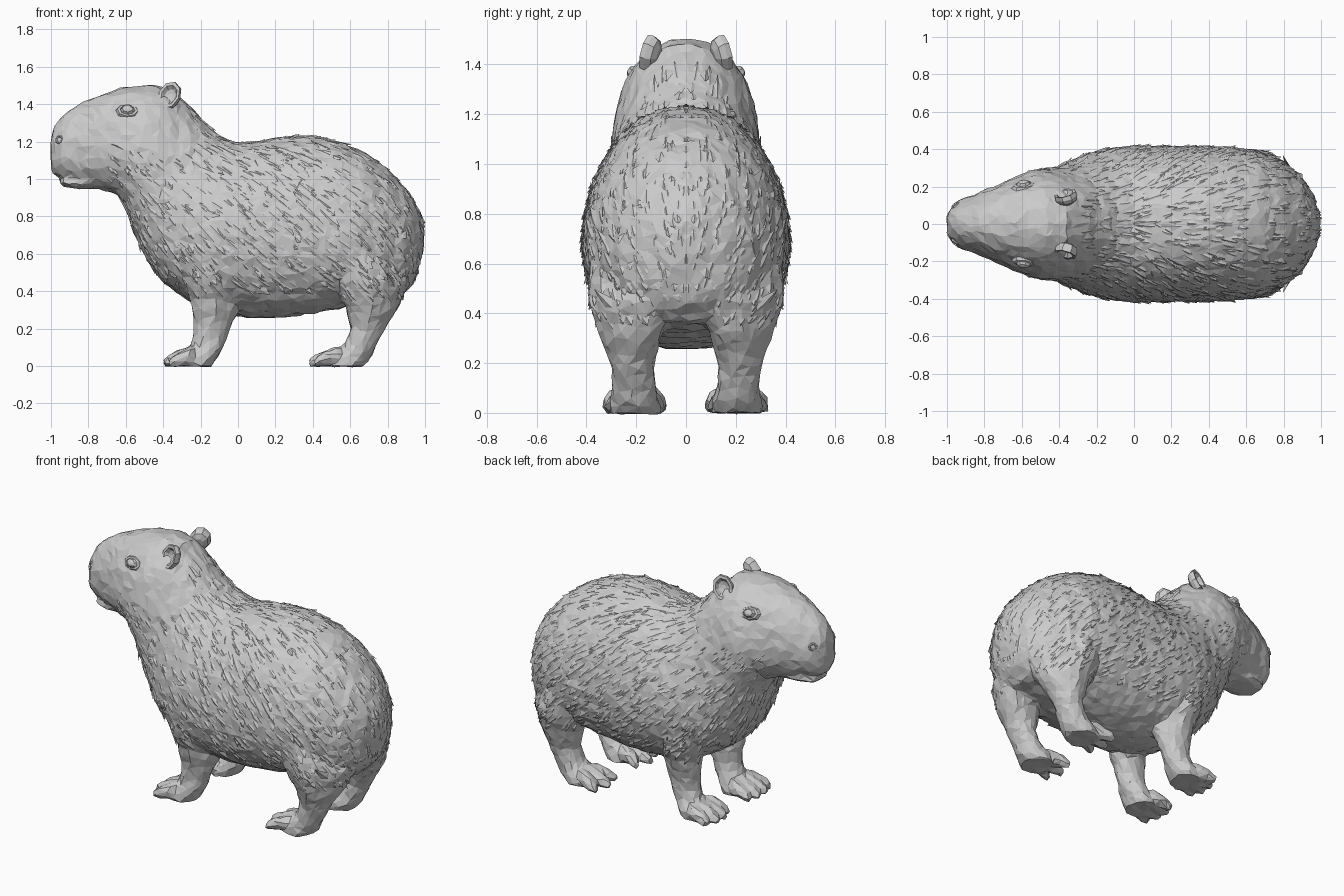
import bpy, bmesh, math, random
from mathutils import Vector
from mathutils.bvhtree import BVHTree

if "Cube" in bpy.data.objects:
    bpy.data.objects.remove(bpy.data.objects["Cube"])

random.seed(4)


def loft(bm, rings):
    """Skin closed rings of points and cap both ends."""
    loops = [[bm.verts.new(p) for p in r] for r in rings]
    n = len(loops[0])
    faces = [bm.faces.new(loops[0]), bm.faces.new(loops[-1][::-1])]
    for a, b in zip(loops, loops[1:]):
        for i in range(n):
            j = (i + 1) % n
            faces.append(bm.faces.new((a[i], b[i], b[j], a[j])))
    bmesh.ops.recalc_face_normals(bm, faces=faces)


def finish(name, bm):
    me = bpy.data.meshes.new(name)
    bm.to_mesh(me)
    bm.free()
    ob = bpy.data.objects.new(name, me)
    bpy.context.collection.objects.link(ob)
    return ob


def angles(n):
    return [2 * math.pi * i / n for i in range(n)]


def body_ring(xt, zt, xb, zb, w):
    """Tilted cross-section between a back point and a belly point."""
    pts = []
    for a in angles(28):
        h = math.cos(a)
        h += 0.12 * (h * h - 1)
        s = math.sin(a)
        y = w * math.copysign(abs(s) ** 0.9, s)
        t = (1 - h) / 2
        pts.append((xt + (xb - xt) * t, y, zt + (zb - zt) * t))
    return pts


# Head, neck and trunk: back point, belly point, half width
sections = [
    (-1.0, 1.225, -1.0, 1.05, .04), (-.985, 1.275, -.98, 1.02, .085),
    (-.94, 1.335, -.94, 1.0, .125), (-.85, 1.4, -.84, .97, .16),
    (-.72, 1.455, -.74, .945, .208), (-.6, 1.49, -.65, .92, .254),
    (-.46, 1.503, -.60, .85, .288), (-.36, 1.48, -.565, .74, .298),
    (-.26, 1.39, -.53, .65, .302), (-.17, 1.295, -.48, .55, .325),
    (-.09, 1.225, -.40, .445, .368), (0, 1.19, -.27, .35, .402),
    (.12, 1.203, -.1, .28, .416), (.25, 1.228, .08, .255, .416),
    (.4, 1.233, .25, .26, .414), (.55, 1.198, .42, .285, .412),
    (.68, 1.142, .6, .32, .395), (.8, 1.055, .76, .345, .34),
    (.9, .945, .875, .37, .265), (.965, .84, .945, .45, .165),
    (.995, .77, .985, .6, .06)]
bm = bmesh.new()
loft(bm, [body_ring(*s) for s in sections])

# Lower jaw
loft(bm, [[(x, r * math.cos(a), .982 + .03 * r / .1 * math.sin(a)) for a in angles(12)]
          for x, r in ((-.95, .05), (-.93, .085), (-.85, .115), (-.72, .12))])

# Legs: x start, x end, height, y centre, y radius
front_leg = [(-.30, .08, .75, .22, .15), (-.32, .08, .6, .22, .175),
             (-.29, .05, .45, .225, .14), (-.25, .02, .35, .22, .105),
             (-.24, -.02, .25, .21, .082), (-.235, -.055, .17, .205, .072),
             (-.255, -.08, .1, .205, .08), (-.30, -.11, .05, .205, .1),
             (-.31, -.14, 0, .205, .105)]
hind_leg = [(.42, .84, .75, .2, .15), (.45, .9, .58, .215, .175),
            (.5, .92, .45, .225, .165), (.575, .86, .32, .225, .125),
            (.605, .785, .2, .215, .088), (.57, .745, .12, .21, .083),
            (.49, .71, .05, .205, .098), (.48, .67, 0, .205, .105)]


def leg_ring(a, b, z, y, r, side):
    """Leg cross-section; the upper part turns inward at the rear."""
    pts = []
    for t in angles(16):
        inward = .35 * max(0, z - .2) * max(0, math.cos(t))
        pts.append(((a + b) / 2 + (b - a) / 2 * math.cos(t),
                    side * (y - inward + r * math.sin(t)), z))
    return pts


def toe(x0, x1, k, spread, side):
    """One toe fanning forward from the foot, flat underneath."""
    rings = []
    for t, r, z in ((0, .05, .055), (.5, .042, .04), (.8, .034, .026), (1, .018, .014)):
        y = .205 + k * (.045 + (spread - .045) * t)
        x = x0 + (x1 - x0) * t
        rings.append([(x, side * (y + r * math.cos(a)), max(0, z + r * math.sin(a)))
                      for a in angles(10)])
    loft(bm, rings)


for side in (1, -1):
    for leg in (front_leg, hind_leg):
        loft(bm, [leg_ring(*ring, side) for ring in leg])
    for k in (-1.5, -.5, .5, 1.5):
        toe(-.24, -.415 + .03 * abs(k), k, .07, side)
    for k in (-1, 0, 1):
        toe(.54, .38 + .03 * abs(k), k, .1, side)

# Fuse into one irregularly faceted skin
body = finish("body", bm)
m = body.modifiers.new("fuse", 'REMESH')
m.mode = 'VOXEL'
m.voxel_size = .013
m = body.modifiers.new("soften", 'SMOOTH')
m.iterations = 3
rough = bpy.data.textures.new("coat_roughness", 'CLOUDS')
rough.noise_scale = .06
m = body.modifiers.new("rough_coat", 'DISPLACE')
m.texture = rough
m.strength = .018
m.mid_level = .45
m = body.modifiers.new("facets", 'DECIMATE')
m.ratio = .06

dg = bpy.context.evaluated_depsgraph_get()
skin = body.evaluated_get(dg).to_mesh()
tree = BVHTree.FromPolygons([v.co.copy() for v in skin.vertices],
                            [tuple(p.vertices) for p in skin.polygons])

# Fur: broad flat locks whose tips lift slightly off the coat
fur = bmesh.new()


def tuft(c, n, length, width, lift):
    d = Vector((1, 0, -.9))
    d = (d - n * d.dot(n)).normalized()
    s = n.cross(d) * width
    d = d + s * random.uniform(-6, 6)
    pts = [c - d * length * .6 - n * .012, c + s - n * .006,
           c + d * length * .36 + n * lift, c - s - n * .006, c + n * lift * .7]
    for side in (1, -1):
        v = [fur.verts.new((p.x, p.y * side, p.z)) for p in pts]
        for i in range(4):
            f = (v[i], v[(i + 1) % 4], v[4])
            fur.faces.new(f if side < 0 else f[::-1])


for p in skin.polygons:
    c, n = p.center, p.normal
    if c.y < 0 or c.z < .36 or n.z < -.6:
        continue
    if abs(n.x - n.z * .9) > 1.3:
        continue
    head = c.x < -.25 and c.z > .9 - .9 * (c.x + .25) * (c.x > -.45)
    if head and (c.x < -.75 or c.z > 1.15):
        continue
    size = .6 if head else 1
    count = int(p.area * 430 + random.random())
    co = [skin.vertices[i].co for i in p.vertices[:3]]
    for _ in range(count):
        u, v = random.random(), random.random()
        if u + v > 1:
            u, v = 1 - u, 1 - v
        q = co[0] + (co[1] - co[0]) * u + (co[2] - co[0]) * v
        # locks near the rump end are shorter so the outline stays round
        short = .65 if c.x > .85 else 1
        tuft(q, n.copy(), random.uniform(.09, .16) * size * short,
             random.uniform(.018, .034) * size, random.uniform(.003, .008) * size)
finish("fur", fur)


def disc(name, centre, normal, up, profile, sx, sy, n=10):
    """Turned shape facing a normal, made as a mirrored pair of objects."""
    nz = Vector(normal).normalized()
    u = Vector(up)
    u = (u - nz * u.dot(nz)).normalized()
    w = u.cross(nz)
    for side, tag in ((1, "left"), (-1, "right")):
        b = bmesh.new()
        rings = []
        for r, h in profile:
            ring = [Vector(centre) + w * sx * r * math.cos(a) + u * sy * r * math.sin(a) + nz * h
                    for a in angles(n)]
            rings.append([(p.x, p.y * side, p.z) for p in ring])
        loft(b, rings)
        finish(name + "_" + tag, b)


# Ears: cupped, facing outward and a little forward
disc("ear", (-.365, .15, 1.445), (-.3, .9, .28), (.35, 0, 1),
     [(.45, -.045), (.85, -.03), (1, -.006), (.95, .016), (.72, .014), (.5, -.006), (.2, -.014)],
     .062, .08, 8)


def on_skin(x, z):
    hit = tree.ray_cast(Vector((x, 1, z)), Vector((0, -1, 0)))
    return hit[0], hit[1]


# Eyes and lids, then nostril rims
c, n = on_skin(-.59, 1.365)
disc("eye", c, n, (.1, 0, 1), [(1, -.01), (.95, .01), (.7, .024), (.3, .03)], .04, .03, 7)
disc("eyelid", c, n, (.1, 0, 1), [(1.2, -.01), (1, .006), (.75, .01), (.7, .002)], .055, .036, 8)
c, n = on_skin(-.955, 1.21)
disc("nostril", c, n, (.3, 0, 1), [(1.2, -.01), (1, .006), (.75, .008), (.55, .001), (.2, .001)],
     .025, .024, 7)
